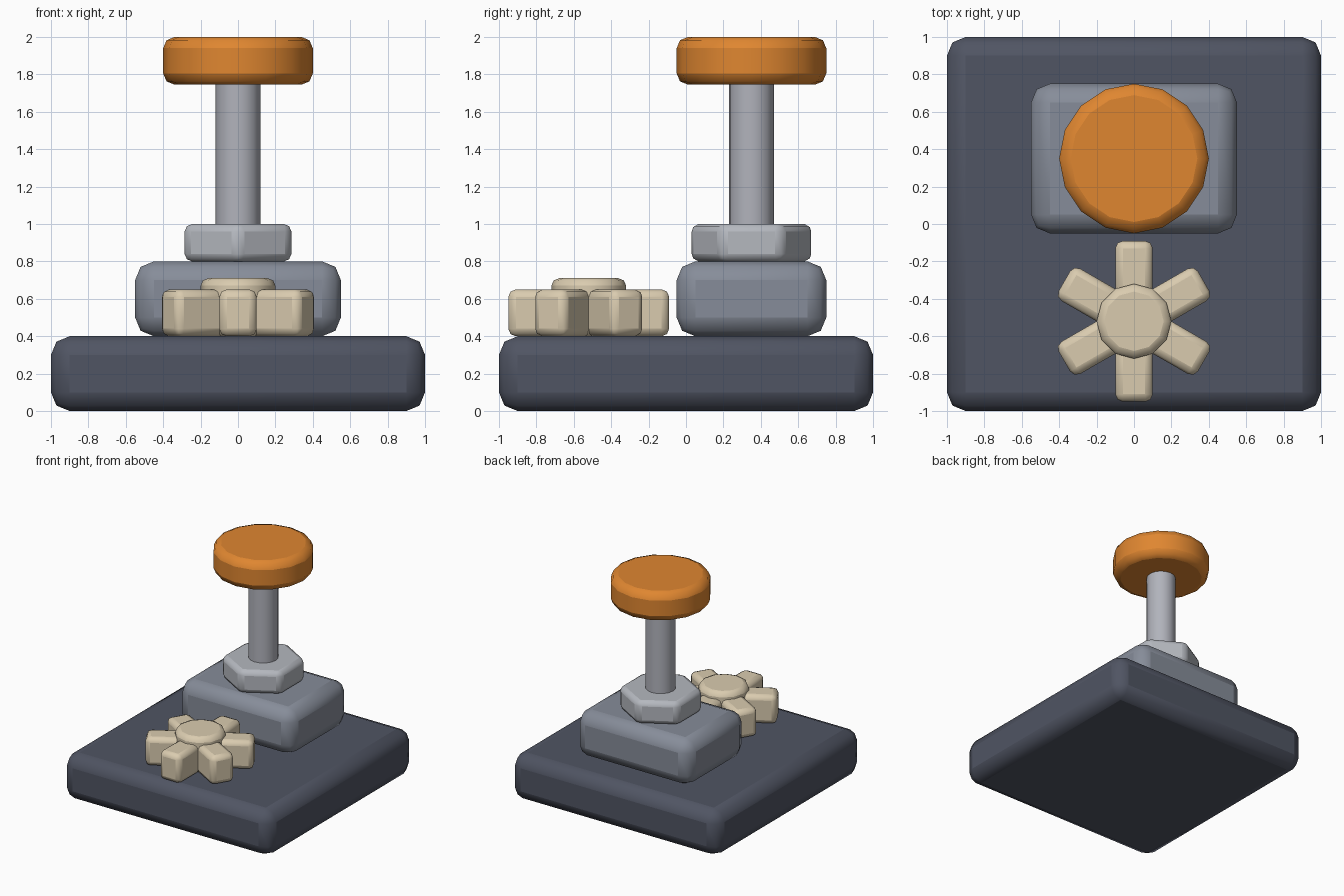
import bpy
from math import radians, sin, cos

if "Cube" in bpy.data.objects:
    bpy.data.objects.remove(bpy.data.objects["Cube"])


def material(name, r, g, b):
    m = bpy.data.materials.new(name)
    m.use_nodes = True
    m.diffuse_color = (r, g, b, 1)
    m.node_tree.nodes["Principled BSDF"].inputs["Base Color"].default_value = (r, g, b, 1)
    return m


slate = material("dark slate", 0.08, 0.09, 0.125)
grey = material("blue grey", 0.24, 0.265, 0.32)
steel = material("pale steel", 0.46, 0.48, 0.52)
rod = material("rod grey", 0.44, 0.45, 0.50)
orange = material("orange", 0.74, 0.24, 0.03)
cream = material("cream", 0.70, 0.60, 0.43)


def finish(name, mat, bevel):
    """Name, colour, round and smooth the active object."""
    ob = bpy.context.object
    ob.name = ob.data.name = name
    ob.data.materials.append(mat)
    bpy.ops.object.transform_apply(location=False, rotation=False, scale=True)
    if bevel:
        mod = ob.modifiers.new("Rounded edges", "BEVEL")
        mod.width = bevel
        mod.segments = 2
        mod.limit_method = "ANGLE"
        mod.angle_limit = radians(40)
    bpy.ops.object.shade_smooth_by_angle(angle=radians(50))
    return ob


def box(name, mat, centre, size, bevel, turn=0):
    bpy.ops.mesh.primitive_cube_add(size=1, location=centre, rotation=(0, 0, turn))
    bpy.context.object.scale = size
    return finish(name, mat, bevel)


def cylinder(name, mat, y, z0, z1, radius, sides, bevel):
    bpy.ops.mesh.primitive_cylinder_add(vertices=sides, radius=radius, depth=z1 - z0,
                                        location=(0, y, (z0 + z1) / 2))
    return finish(name, mat, bevel)


# Base slab and raised block
box("base", slate, (0, 0, 0.2), (2, 2, 0.4), 0.1)
box("block", grey, (0, 0.35, 0.6), (1.1, 0.8, 0.4), 0.1)

# Lever: hexagonal collar, shaft and round knob
LEVER_Y = 0.35
cylinder("collar", steel, LEVER_Y, 0.8, 1.0, 0.33, 6, 0.04)
cylinder("shaft", rod, LEVER_Y, 0.9, 1.8, 0.12, 16, 0)
cylinder("knob", orange, LEVER_Y, 1.745, 2.0, 0.4, 16, 0.06)

# Cog: hub with six teeth
COG_Y = -0.52
cylinder("cog_hub", cream, COG_Y, 0.4, 0.71, 0.2, 12, 0.04)
for i in range(6):
    a = radians(90 + 60 * i)
    reach = 0.265
    box(f"cog_tooth_{i + 1}", cream,
        (reach * cos(a), COG_Y + reach * sin(a), 0.525), (0.33, 0.2, 0.25), 0.04, a)
